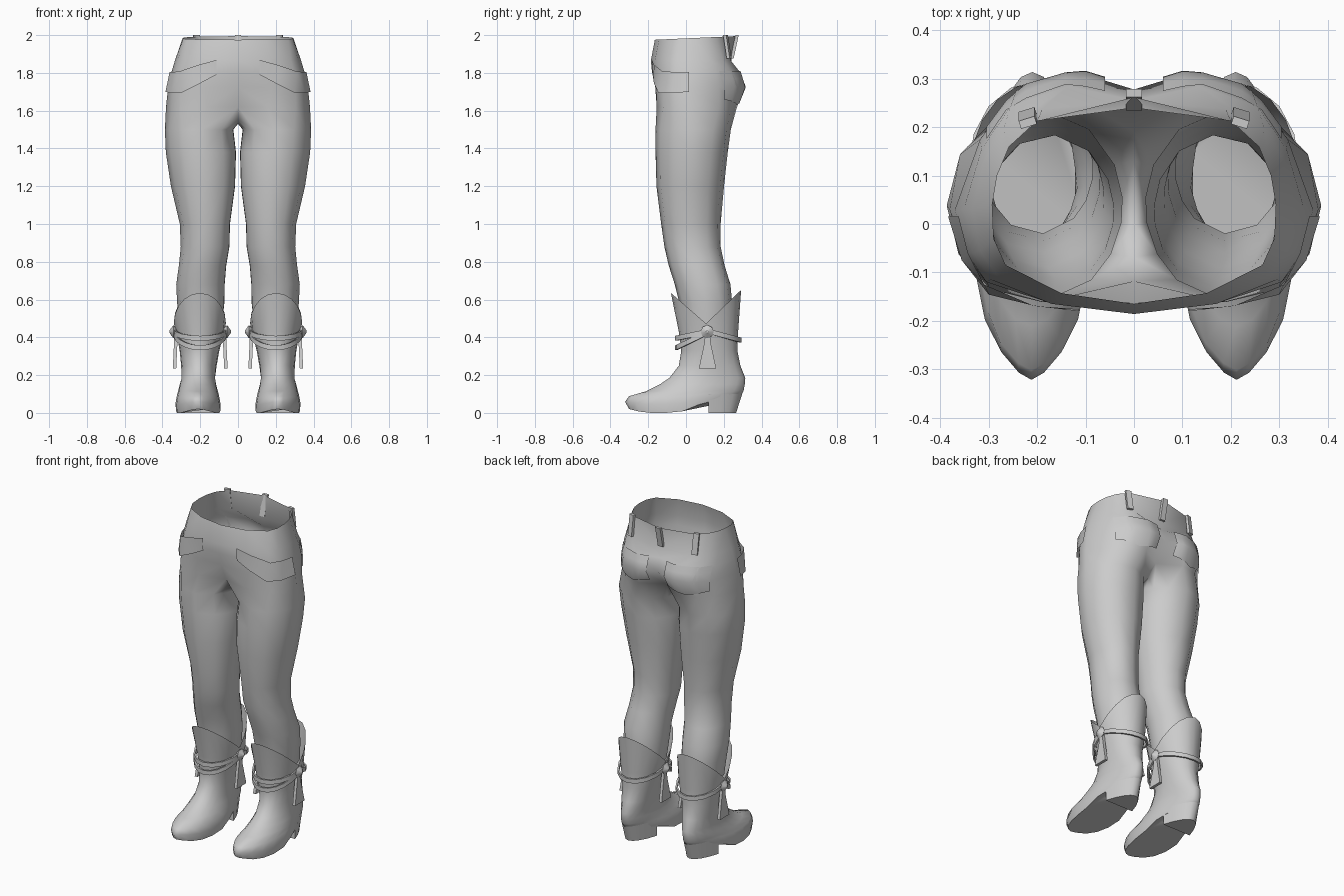
import bpy, bmesh, math
from mathutils import Vector
from mathutils.bvhtree import BVHTree

if "Cube" in bpy.data.objects:
    bpy.data.objects.remove(bpy.data.objects["Cube"])

grey = bpy.data.materials.new("grey")
grey.diffuse_color = (0.6, 0.6, 0.6, 1)
grey.use_nodes = True
grey.node_tree.nodes["Principled BSDF"].inputs["Base Color"].default_value = grey.diffuse_color


def make(name, verts, faces, mirror=True, angle=50, sheet=False):
    """Mesh object, mirrored across x, with smooth shading up to an angle."""
    me = bpy.data.meshes.new(name)
    me.from_pydata([tuple(v) for v in verts], [], faces)
    bm = bmesh.new()
    bm.from_mesh(me)
    bmesh.ops.recalc_face_normals(bm, faces=bm.faces)
    if sheet:   # open plates face away from the hips
        bm.normal_update()
        for f in bm.faces:
            if f.normal.dot(f.calc_center_median() - Vector((.15, .06, 1.75))) < 0:
                f.normal_flip()
    bm.to_mesh(me)
    bm.free()
    me.materials.append(grey)
    ob = bpy.data.objects.new(name, me)
    bpy.context.collection.objects.link(ob)
    if mirror:
        m = ob.modifiers.new("mirror", 'MIRROR')
        m.merge_threshold = 0.0005
    bpy.ops.object.select_all(action='DESELECT')
    ob.select_set(True)
    bpy.context.view_layer.objects.active = ob
    bpy.ops.object.shade_smooth_by_angle(angle=math.radians(angle))
    return ob


def loft(rings, closed=True, cap_start=False, cap_end=False):
    n = len(rings[0])
    verts = [p for r in rings for p in r]
    faces = []
    for k in range(len(rings) - 1):
        for i in range(n if closed else n - 1):
            j = (i + 1) % n
            faces.append((k*n + i, k*n + j, k*n + n + j, k*n + n + i))
    if cap_start:
        faces.append(tuple(range(n)))
    if cap_end:
        faces.append(tuple(range(len(verts) - n, len(verts))))
    return verts, faces


# Trousers: half hip rings (height, x-y points) from front centre round to back centre
hips = [
    (1.985, [(0, -.165), (.15, -.143), (.265, -.085), (.29, -.03), (.293, .04),
             (.283, .1), (.258, .16), (.2, .213), (0, .262)]),
    (1.865, [(0, -.186), (.17, -.165), (.28, -.11), (.318, -.055), (.334, .03),
             (.31, .13), (.27, .195), (.19, .237), (0, .24)]),
    (1.805, [(0, -.18), (.175, -.163), (.295, -.115), (.332, -.06), (.352, .03),
             (.315, .155), (.255, .243), (.135, .285), (0, .255)]),
    (1.725, [(0, -.163), (.18, -.158), (.305, -.12), (.346, -.06), (.37, .03),
             (.318, .175), (.243, .276), (.115, .313), (0, .278)]),
    (1.62, [(0, -.118), (.16, -.155), (.305, -.12), (.352, -.06), (.381, .03),
            (.318, .175), (.245, .24), (.135, .27), (0, .19)])]
hip_rings = [[(x, y, z + (.045*(y - .05) if z > 1.9 else 0)) for x, y in row]
             for z, row in hips]
inner = [(0, .13, 1.555), (0, .06, 1.53), (0, 0, 1.53), (0, -.068, 1.55)]
angles = [-130, -95, -60, -30, 0, 32, 62, 95, 128, 155, 175, 190, 210]
# height, inner x, outer x, front y, back y
legs = [(1.5, .024, .387, -.162, .238), (1.38, .01, .382, -.162, .222),
        (1.2, .015, .355, -.157, .202), (1.0, .042, .308, -.132, .184),
        (.88, .045, .303, -.115, .184), (.78, .062, .313, -.092, .205),
        (.68, .07, .327, -.06, .236), (.58, .072, .322, -.035, .245),
        (.46, .085, .31, -.02, .25)]
rings = []
for z, x0, x1, y0, y1 in legs:
    rings.append([((x0 + x1)/2 + (x1 - x0)/2*math.cos(math.radians(a)),
                   (y0 + y1)/2 + (y1 - y0)/2*math.sin(math.radians(a)), z)
                  for a in angles])
verts, faces = loft([hip_rings[-1] + inner] + rings)
base = len(verts)
hv, hf = loft(hip_rings, closed=False)
top = len(hv) - 9
# The last hip ring is shared with the leg's first ring
faces += [tuple(i - top if i >= top else i + base for i in f) for f in hf]
verts += hv[:top]
make("trousers", verts, faces, angle=80)
tree = BVHTree.FromPolygons([Vector(v) for v in verts], faces)

# Boots: stacked rings (height, front y, back y, half width, centre x)
boot = [(0, -.302, .265, .117, .211), (.045, -.322, .282, .119, .212),
        (.085, -.302, .298, .112, .212), (.115, -.21, .305, .105, .212),
        (.15, -.14, .311, .099, .212), (.185, -.088, .314, .093, .21),
        (.25, -.038, .288, .094, .207), (.33, -.025, .272, .105, .204),
        (.43, -.038, .276, .126, .2), (.56, -.08, .292, .138, .202)]
N = 20


def boot_point(k, a):
    z, y0, y1, w, cx = boot[k]
    y = y0 + (y1 - y0)*(.5 - .5*math.cos(a))
    if z < .2:   # slimmer heel and pointed toe
        w *= 1 - .2*max(0, (y - .05)/.25) - .35*max(0, (-.24 - y)/.08)
    return cx + w*math.sin(a), y, z


rings = []
for k, row in enumerate(boot):
    ring = []
    for i in range(N):
        a = 2*math.pi*i/N
        x, y, z = boot_point(k, a)
        if z < .12:   # raised arch and lifted toe
            arch = .065*min(1, max(0, (y + .04)/.16))
            z += arch*(1 - z/.12) + .025*max(0, (-.22 - y)/.1)*(1 - z/.1)
        if k == len(boot) - 1:   # top edge dips at both sides
            z = .465 + .17*abs(math.cos(a)) + .008*(1 - math.cos(a))
        ring.append((x, y, z))
    rings.append(ring)
make("boots", *loft(rings, cap_start=True), angle=55)

# Boot heels: flat front, back following the boot outline
heel = []
for k, z in ((0, 0), (2, .1)):
    y0, y1 = boot[k][1:3]
    a0 = math.acos(1 - 2*(.12 - y0)/(y1 - y0))
    pts = [boot_point(k, a0 + (2*math.pi - 2*a0)*i/8) for i in range(9)]
    heel.append([(x, y, z) for x, y, _ in pts])
make("boot_heels", *loft(heel, cap_start=True), angle=50)


# Boot straps: square-section bands round the shaft
def strap(name, front, side, back, a0, a1, steps, size):
    rings = []
    full = a1 - a0 >= 360
    for i in range(steps if full else steps + 1):
        a = math.radians(a0 + (a1 - a0)*i/steps)
        c, s = math.cos(a), math.sin(a)
        z = side + ((front if c > 0 else back) - side)*abs(c)
        ring = []
        for dr, dz in ((0, -1), (.01, -1), (.01, 1), (0, 1)):
            ring.append((.2 + (.132 + dr)*s, .119 - (.166 + dr)*c, z + dz*size))
        rings.append(ring)
    if full:
        rings.append(rings[0])
    make(name, *loft(rings, cap_start=not full, cap_end=not full), angle=35)


strap("strap_main", .395, .432, .385, 0, 360, 16, .013)
strap("strap_low", .345, .428, .4, -84, 84, 10, .013)

# Conchos and tassels on both sides of each boot
for side, label in ((1, "outer"), (-1, "inner")):
    def disc(r, d):
        return [(.2 + side*d, .112 + r*math.cos(i*math.pi/4),
                 .43 + r*math.sin(i*math.pi/4)) for i in range(8)]
    make(label + "_concho", *loft([disc(.02, .125), disc(.035, .142), disc(.006, .163)],
                                  cap_start=True, cap_end=True), angle=35)
    rings = [[(.2 + side*(d + e), .114 + s*w, z) for e, s in
              ((-.009, -1), (.009, -1), (.009, 1), (-.009, 1))]
             for z, d, w in ((.42, .132, .012), (.365, .13, .018), (.235, .136, .046))]
    make(label + "_tassel", *loft(rings, cap_start=True, cap_end=True), angle=30)

# Front pocket flaps wrapping onto the hips
upper = [(.115, -.18, 1.868), (.21, -.168, 1.842), (.31, -.125, 1.808),
         (.343, -.06, 1.805), (.362, .015, 1.805)]
lower = [(.115, -.176, 1.79), (.2, -.17, 1.745), (.3, -.146, 1.695),
         (.356, -.075, 1.693), (.384, .015, 1.7)]
make("front_pockets", *loft([upper, lower], closed=False), angle=40, sheet=True)

# Back pockets draped over the seat
rows = []
for z, sag in ((1.81, 0), (1.77, 0), (1.725, 0), (1.66, .03)):
    row = []
    for i in range(7):
        x = .06 + .245*i/6
        zz = z - sag*(1 - abs(i - 3)/3)
        hit = tree.ray_cast(Vector((x, 1, zz)), Vector((0, -1, 0)))[0]
        row.append((x, (hit.y if hit else .18) + .008, zz))
    rows.append(row)
make("back_pockets", *loft(rows, closed=False), angle=60, sheet=True)


# Belt loops standing on the waistband
def belt_loop(name, x, y0, y1, turn, mirror):
    rings = []
    for y, z in ((y0, 1.875), (y1, 2.0)):
        rings.append([(x + px*math.cos(turn) - py*math.sin(turn),
                       y + px*math.sin(turn) + py*math.cos(turn), z)
                      for px, py in ((-.017, -.01), (.017, -.01), (.017, .007), (-.017, .007))])
    make(name, *loft(rings, cap_start=True, cap_end=True), mirror=mirror, angle=30)


belt_loop("centre_loop", 0, .245, .272, 0, False)
belt_loop("back_loops", .22, .23, .211, -.3, True)
